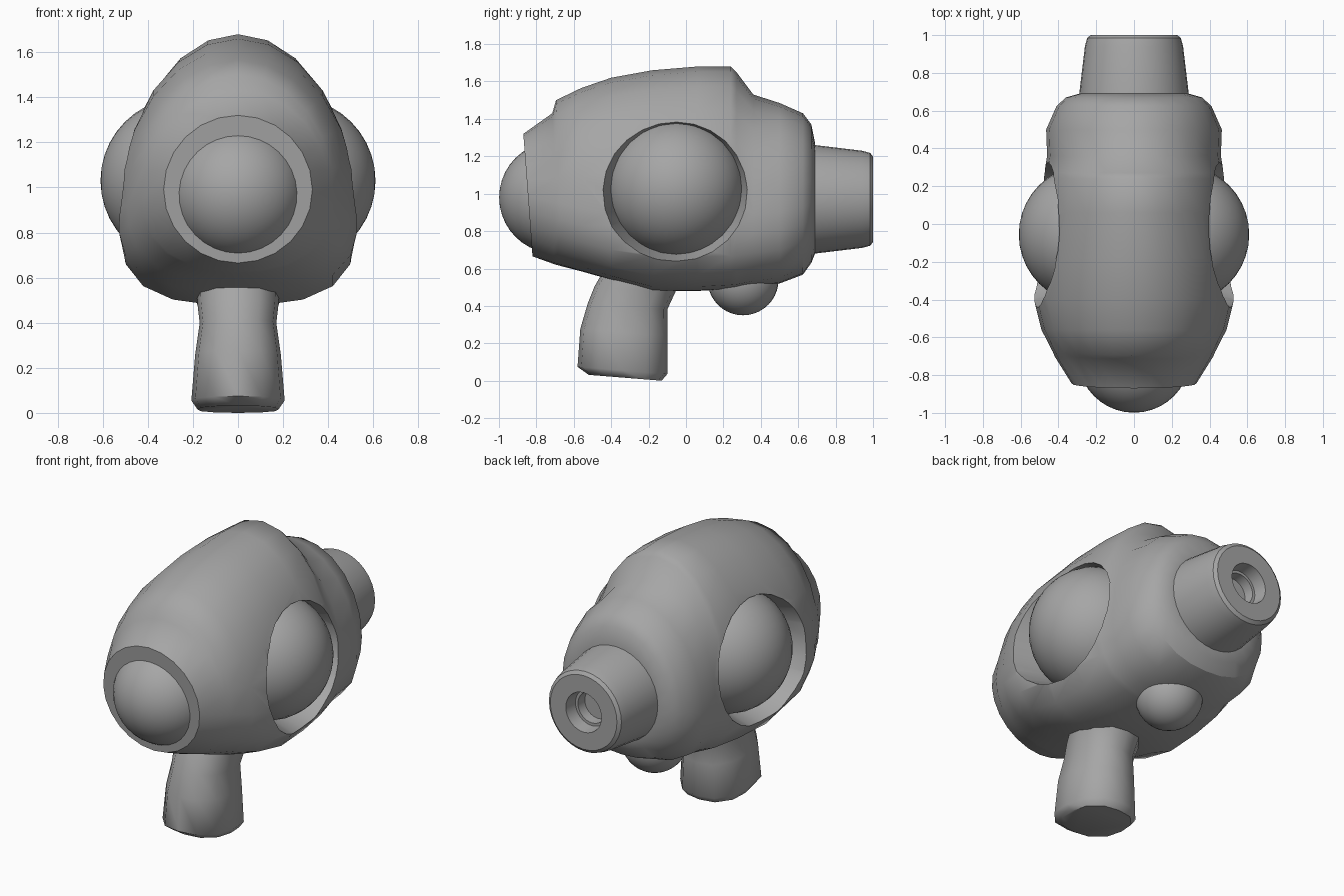
import bpy, bmesh, math
from mathutils import Matrix, Vector

if "Cube" in bpy.data.objects:
    bpy.data.objects.remove(bpy.data.objects["Cube"])

grey = bpy.data.materials.new("mid_grey")
grey.diffuse_color = (0.38, 0.38, 0.38, 1)
grey.use_nodes = True
grey.node_tree.nodes["Principled BSDF"].inputs["Base Color"].default_value = grey.diffuse_color


def finish(name, bm, angle=35):
    """Turn a bmesh into a shaded object."""
    bmesh.ops.recalc_face_normals(bm, faces=bm.faces[:])
    me = bpy.data.meshes.new(name)
    bm.to_mesh(me)
    bm.free()
    ob = bpy.data.objects.new(name, me)
    bpy.context.collection.objects.link(ob)
    me.materials.append(grey)
    smooth(ob, angle)
    return ob


def smooth(ob, angle):
    bpy.ops.object.select_all(action='DESELECT')
    ob.select_set(True)
    bpy.context.view_layer.objects.active = ob
    bpy.ops.object.shade_smooth_by_angle(angle=math.radians(angle))


def loft(rings):
    """Bridge rings of points into a closed skin."""
    bm = bmesh.new()
    loops = [[bm.verts.new(p) for p in ring] for ring in rings]
    for a, b in zip(loops, loops[1:]):
        n = len(a)
        for i in range(n):
            bm.faces.new((a[i], a[(i + 1) % n], b[(i + 1) % n], b[i]))
    bm.faces.new(loops[0])
    bm.faces.new(loops[-1])
    return bm


def oval(count, n):
    """Unit superellipse points."""
    pts = []
    for i in range(count):
        a = 2 * math.pi * i / count
        c, s = math.cos(a), math.sin(a)
        e = (abs(c) ** n + abs(s) ** n) ** (-1 / n)
        pts.append((c * e, s * e))
    return pts


def body_ring(y, w, top, bottom, mid, n, tilt=0.0, bow=0.0):
    """Egg-shaped section: elliptical above mid, squarer below."""
    ring = []
    for (ux, uz), (lx, lz) in zip(oval(24, 2), oval(24, n)):
        if uz >= -1e-6:
            x, z = w * ux, mid + (top - mid) * uz
        else:
            x, z = w * lx, mid + (mid - bottom) * lz
        ring.append((x, y + tilt * (z - mid) + bow * x * x, z))
    return ring


# Main shell: y, half width, top, bottom, widest height, lower squareness
body = finish("body", loft([body_ring(*s) for s in (
    (-0.845, 0.33, 1.32, 0.665, 0.99, 2, -0.075),
    (-0.715, 0.42, 1.43, 0.627, 0.95, 2.3, 0, 0.08),
    (-0.695, 0.43, 1.50, 0.62, 0.95, 2.3, 0, 0.10),
    (-0.56, 0.49, 1.565, 0.585, 0.92, 2.6),
    (-0.40, 0.53, 1.62, 0.54, 0.89, 3),
    (-0.18, 0.53, 1.66, 0.48, 0.88, 3),
    (0.06, 0.51, 1.68, 0.48, 0.88, 3),
    (0.24, 0.48, 1.68, 0.49, 0.88, 3),
    (0.27, 0.475, 1.65, 0.493, 0.88, 3),
    (0.36, 0.46, 1.53, 0.505, 0.89, 2.7),
    (0.50, 0.465, 1.485, 0.52, 0.90, 2.6),
    (0.625, 0.41, 1.43, 0.567, 0.93, 2.3),
    (0.67, 0.36, 1.37, 0.63, 0.95, 2),
    (0.69, 0.29, 1.27, 0.68, 0.97, 2))]))

# Chamfered side sockets cut into the shell
for side in (-1, 1):
    bm = loft([[(side * x, -0.05 + r * u, 1.022 + r * v) for u, v in oval(24, 2)]
               for x, r in ((0.34, 0.345), (0.60, 0.42))])
    cutter = finish("socket_cutter", bm)
    cutter.hide_render = True
    mod = body.modifiers.new("socket", 'BOOLEAN')
    mod.operation, mod.solver, mod.object = 'DIFFERENCE', 'EXACT', cutter
    bpy.ops.object.select_all(action='DESELECT')
    bpy.context.view_layer.objects.active = body
    body.select_set(True)
    bpy.ops.object.modifier_apply(modifier=mod.name)
    bpy.data.objects.remove(cutter)
smooth(body, 30)

# Soften the front and back steps of the raised hood
verts = body.data.vertices
for e in body.data.edges:
    ends = [verts[i].co for i in e.vertices]
    if all(-0.76 < p.y < -0.5 or (p.y > 0.2 and p.z > 1.42 and p.y < 0.6) for p in ends):
        e.use_edge_sharp = False


def dome(name, centre, radius, axis):
    """Ball with its pole turned along the given axis."""
    turn = Vector(axis).to_track_quat('Z', 'Y').to_matrix().to_4x4()
    bm = bmesh.new()
    bmesh.ops.create_uvsphere(bm, u_segments=32, v_segments=20, radius=radius,
                              matrix=Matrix.Translation(centre) @ turn)
    return finish(name, bm)


# Rounded domes: two sides, front, underside
dome("right_dome", (0.24, -0.055, 1.03), 0.37, (1, 0, 0))
dome("left_dome", (-0.24, -0.055, 1.03), 0.37, (-1, 0, 0))
dome("front_dome", (0, -0.70, 0.98), 0.299, (0, -1, 0))
dome("bottom_dome", (0, 0.305, 0.54), 0.19, (0, 0, -1))

# Rear nozzle with a stepped bore
finish("nozzle", loft([[(r * u, y, 0.97 + r * v) for u, v in oval(32, 2)]
       for y, r in ((0.60, 0.298), (0.69, 0.29), (0.94, 0.26), (0.985, 0.248),
                    (1.0, 0.228), (1.0, 0.122), (0.92, 0.112), (0.92, 0.095),
                    (0.86, 0.09))]))


def handle_ring(z, front, back, w):
    mid, half = (front + back) / 2, (back - front) / 2
    ring = []
    for u, v in oval(12, 2.5):
        y = mid + half * v
        ring.append((w * u, y, z - 0.08 * (y + 0.34)))
    return ring


# Curved grip: height, front edge, back edge, half width
finish("handle", loft([handle_ring(*s) for s in (
    (0.62, -0.42, 0.0, 0.185),
    (0.49, -0.49, -0.06, 0.18),
    (0.40, -0.525, -0.10, 0.17),
    (0.26, -0.565, -0.10, 0.19),
    (0.055, -0.58, -0.10, 0.207),
    (0.017, -0.52, -0.13, 0.18))]), 55)
